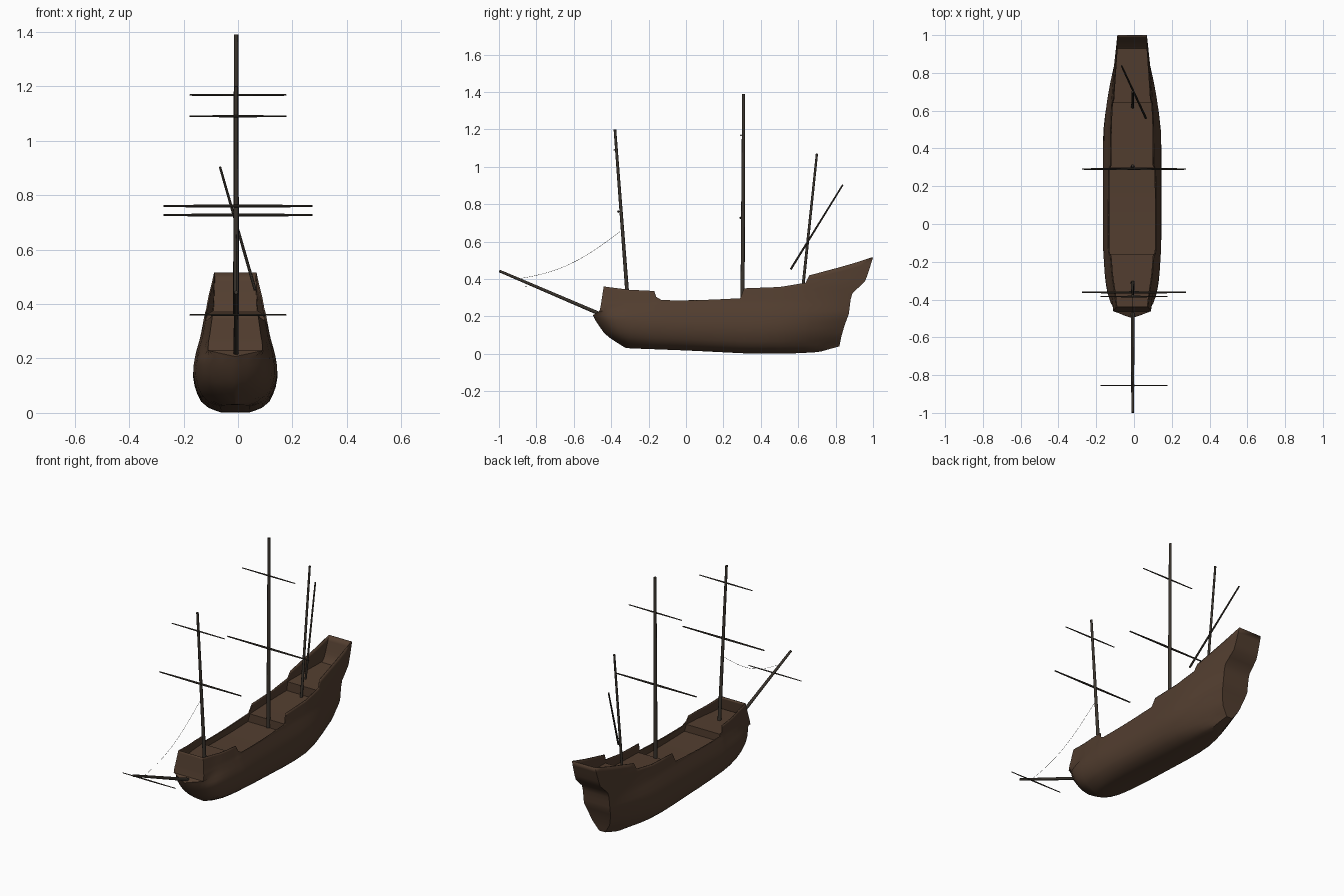
import bpy, bmesh, math
from mathutils import Vector

if "Cube" in bpy.data.objects:
    bpy.data.objects.remove(bpy.data.objects["Cube"])


def material(name, col):
    m = bpy.data.materials.new(name)
    m.diffuse_color = (*col, 1)
    m.use_nodes = True
    m.node_tree.nodes["Principled BSDF"].inputs["Base Color"].default_value = m.diffuse_color
    return m


WOOD = material("hull brown", (0.085, 0.048, 0.029))
SPAR = material("dark spar", (0.042, 0.034, 0.026))
ROPE = material("rope grey", (0.07, 0.07, 0.06))
CX, MX = -0.01, -0.007      # hull and mast centre lines


def interp(pts, x):
    if x <= pts[0][0]:
        return pts[0][1]
    for (a, p), (b, q) in zip(pts, pts[1:]):
        if x <= b:
            return p + (q - p) * (x - a) / (b - a)
    return pts[-1][1]


# hull lines: side outlines and half widths
STEM = [(.03, -.32), (.06, -.37), (.10, -.43), (.17, -.48), (.212, -.5), (.23, -.46), (.36, -.44)]
STERN = [(.04, .82), (.09, .83), (.16, .85), (.21, .87), (.29, .88), (.34, .895), (.37, .95), (.42, .97), (.515, 1.0)]
KEEL = [(-.32, .03), (0, .018), (.3, .003), (.45, 0), (.6, .003), (.75, .012), (1, .04)]
RAIL = [(-.5, .36), (-.3, .342), (-.17, .336), (-.16, .305), (-.13, .287), (0, .285), (.15, .29), (.29, .297),
        (.31, .35), (.5, .357), (.64, .38), (.66, .42), (.85, .468), (1, .515)]
MID = [(0, .05), (.015, .095), (.04, .125), (.08, .146), (.13, .155), (.18, .153), (.22, .145), (.28, .128),
       (.36, .113), (.42, .102), (.52, .09)]
BOW = [(0, .0), (.012, .28), (.03, .5), (.06, .72), (.12, .86), (.2, .94), (.35, 1)]
TRANSOM = [(.04, .02), (.1, .06), (.2, .088), (.34, .088), (.38, .083), (.52, .078)]


def half_width(y, z, zb=0.0):
    h = z - zb * max(0, 1 - z / .2)
    w = interp(MID, h)
    d = max(0, y - interp(STEM, z))
    castle = min(1, max(0, (z - .212) / .018))
    w *= max(interp(BOW, d), castle * (.74 + .26 * min(1, d / .3)))
    e = max(0, interp(STERN, z) - y)
    if e < .4:
        k = (1 - e / .4) ** 1.7
        w = w * (1 - k) + min(w, interp(TRANSOM, z)) * k
    return w


def finish(ob, mat, smooth=35):
    ob.data.materials.append(mat)
    bpy.ops.object.select_all(action='DESELECT')
    ob.select_set(True)
    bpy.context.view_layer.objects.active = ob
    bpy.ops.object.shade_smooth_by_angle(angle=math.radians(smooth))
    return ob


def mesh_object(name, bm, mat, smooth=35):
    bmesh.ops.remove_doubles(bm, verts=bm.verts, dist=.0003)
    bmesh.ops.recalc_face_normals(bm, faces=bm.faces)
    me = bpy.data.meshes.new(name)
    bm.to_mesh(me)
    bm.free()
    ob = bpy.data.objects.new(name, me)
    bpy.context.collection.objects.link(ob)
    return finish(ob, mat, smooth)


def build_hull():
    cols = [-.5, -.495, -.485, -.47, -.45, -.42, -.38, -.34, -.3, -.25, -.2, -.17, -.16, -.145, -.13, -.05, .05, .15,
            .22, .29, .31, .4, .5, .58, .64, .66, .7, .76, .82, .88, .94, 1]
    low = [0, .008, .018, .04, .065, .095, .13, .165, .2, .225, .26]
    bm = bmesh.new()
    rings = []
    for n in cols:
        zb, zt = interp(KEEL, n), interp(RAIL, n)
        zs = [zb + l * (.26 - zb) / .26 for l in low] + [.26 + (zt - .26) * k / 8 for k in range(1, 9)]
        side = []
        for z in zs:
            y = n
            if n < -.3:
                y = -.3 + (n + .3) / .2 * (-.3 - interp(STEM, z))
            elif n > .7:
                y = .7 + (n - .7) / .3 * (interp(STERN, z) - .7)
            side.append((half_width(y, z, zb), y, z))
        ring = [(-x, y, z) for x, y, z in reversed(side)] + side
        rings.append([bm.verts.new((CX + x, y, z)) for x, y, z in ring])
    for a, b in zip(rings, rings[1:]):
        for i in range(len(a) - 1):
            bm.faces.new((a[i], a[i + 1], b[i + 1], b[i]))
    # close the bow and the flat transom
    for r in (rings[0], rings[-1]):
        for i in range(len(r) // 2 - 1):
            bm.faces.new((r[i], r[i + 1], r[-2 - i], r[-1 - i]))
    bmesh.ops.dissolve_degenerate(bm, dist=.0003, edges=bm.edges)
    # make sure the open shell points outwards
    ob = mesh_object("hull", bm, WOOD)
    low_face = min(ob.data.polygons, key=lambda p: p.center.z)
    if low_face.normal.z > 0:
        ob.data.flip_normals()
    s = ob.modifiers.new("planking", 'SOLIDIFY')
    s.thickness, s.offset = .006, -1


def build_deck():
    # stepped deck from forecastle to poop
    path = [(-.44, .285), (-.4, .285), (-.3, .285), (-.16, .285), (-.16, .24), (0, .235), (.15, .235), (.3, .24),
            (.3, .29), (.45, .295), (.64, .305), (.64, .36), (.75, .365), (.84, .37), (.93, .375)]
    bm = bmesh.new()
    rows = []
    for y, z in path:
        w = half_width(y, z) - .003
        rows.append([bm.verts.new((CX + s * w, y, z)) for s in (-1, 1)])
    for a, b in zip(rows, rows[1:]):
        bm.faces.new((a[0], a[1], b[1], b[0]))
    ob = mesh_object("deck", bm, WOOD, 20)
    if ob.data.polygons[0].normal.z < 0:
        ob.data.flip_normals()


def spar(name, a, b, r1, r2, mat=SPAR, sides=12):
    a, b = Vector(a), Vector(b)
    bpy.ops.mesh.primitive_cone_add(vertices=sides, radius1=r1, radius2=r2, depth=(b - a).length, location=(a + b) / 2)
    ob = bpy.context.object
    ob.name = name
    ob.rotation_euler = (b - a).to_track_quat('Z', 'Y').to_euler()
    return finish(ob, mat, 40)


def yard(name, y, z, half, r):
    # thick in the middle, thin at both ends
    for s, side in ((-1, "left"), (1, "right")):
        spar(f"{name}_{side}", (0, y, z), (s * half, y, z), r, r * .6, sides=8)


build_hull()
build_deck()

# masts and bowsprit
spar("main_mast", (MX, .302, .2), (MX, .308, 1.39), .0115, .008)
spar("fore_mast", (MX, -.308, .24), (MX, -.38, 1.2), .0105, .007)
spar("mizzen_mast", (MX, .617, .28), (MX, .70, 1.07), .008, .006)
spar("bowsprit", (MX, -.43, .2), (MX, -.998, .443), .010, .007)

# yards
yard("main_lower_yard", .291, .727, .274, .0062)
yard("main_upper_yard", .294, 1.168, .178, .0045)
yard("fore_lower_yard", -.362, .76, .274, .0062)
yard("fore_upper_yard", -.384, 1.09, .178, .0045)
yard("bowsprit_yard", -.855, .36, .178, .004)
spar("lateen_yard", (.063, .56, .452), (-.066, .838, .903), .006, .0045, sides=8)

# sagging forestay
curve = bpy.data.curves.new("forestay", 'CURVE')
curve.dimensions = '3D'
curve.bevel_depth = .0008
curve.bevel_resolution = 0
line = curve.splines.new('POLY')
line.points.add(12)
for i, p in enumerate(line.points):
    t = i / 12
    p.co = (MX, -.35 - .55 * t, .655 - .255 * t - .05 * math.sin(math.pi * t), 1)
stay = bpy.data.objects.new("forestay", curve)
curve.materials.append(ROPE)
bpy.context.collection.objects.link(stay)
